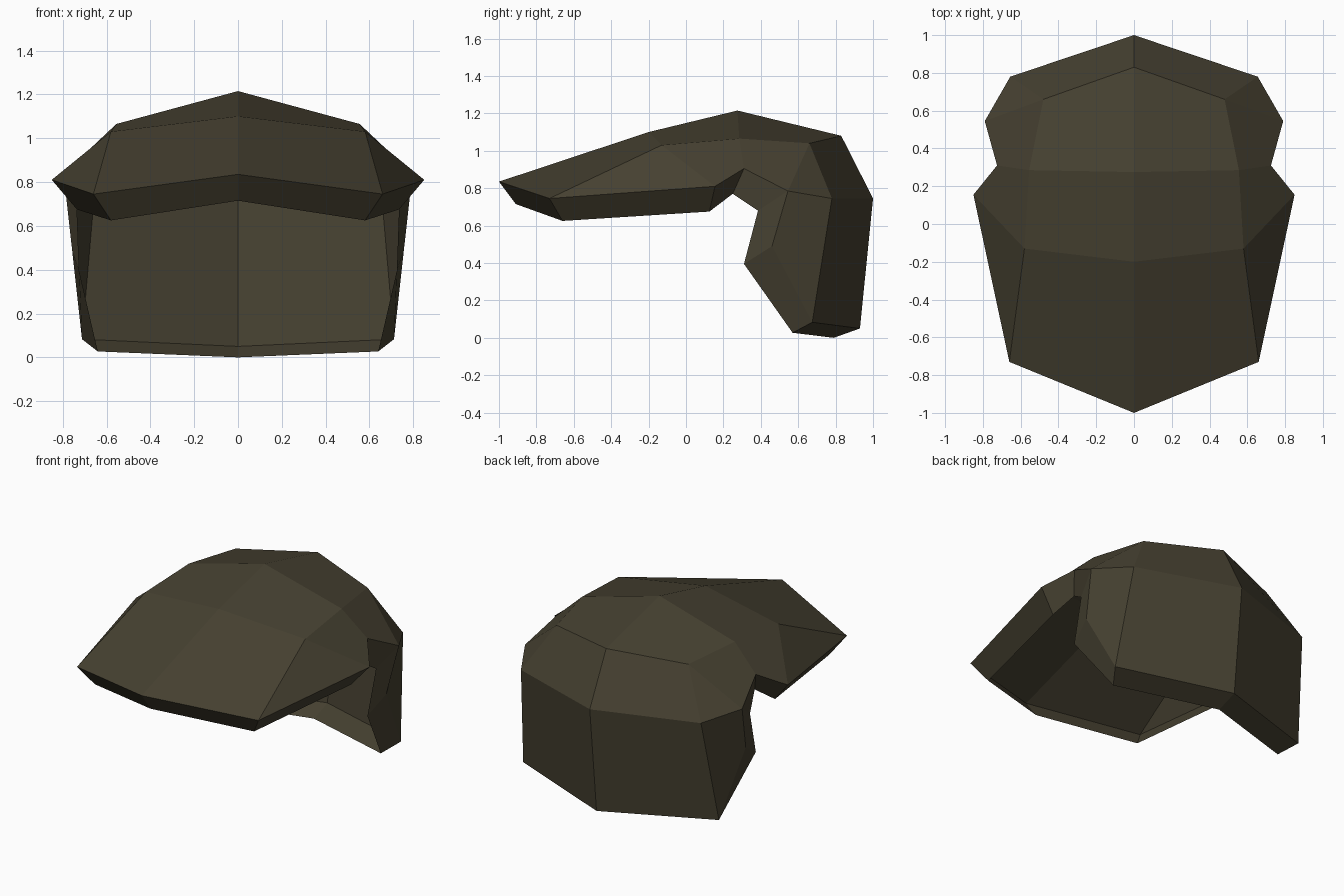
import bpy, bmesh

if "Cube" in bpy.data.objects:
    bpy.data.objects.remove(bpy.data.objects["Cube"])

# Right half of the shell: cross ribs from brim to nape, each (centre, shoulder, edge)
BROW = (0.66, -0.73, 0.745)
EAR = (0.79, 0.545, 0.785)
ribs = [
    [(0, -1.0, 0.835), BROW, BROW],
    [(0, -0.2, 1.10), (0.58, -0.13, 1.03), (0.85, 0.155, 0.81)],
    [(0, 0.275, 1.215), (0.555, 0.285, 1.065), (0.725, 0.31, 0.905)],
    [(0, 0.83, 1.08), (0.48, 0.66, 1.04), EAR],
    [(0, 1.0, 0.745), (0.655, 0.78, 0.745), EAR],
    [(0, 0.93, 0.05), (0.712, 0.675, 0.083), (0.757, 0.46, 0.49)],
]

# Open border of the shell and the matching turned-in lip
border = [ribs[0][0], BROW, ribs[1][2], ribs[2][2], EAR,
          ribs[5][2], ribs[5][1], ribs[5][0]]
lip = [(0, -0.91, 0.715), (0.58, -0.66, 0.625), (0.735, 0.125, 0.675),
       (0.675, 0.25, 0.77), (0.735, 0.385, 0.68), (0.725, 0.31, 0.395),
       (0.64, 0.57, 0.027), (0, 0.79, 0.0)]

bm = bmesh.new()
verts = {}


def vert(co):
    if co not in verts:
        verts[co] = bm.verts.new(co)
    return verts[co]


def bridge(a, b):
    """Join two rows of points with faces, collapsing repeated points."""
    for i in range(len(a) - 1):
        loop = dict.fromkeys([a[i], a[i + 1], b[i + 1], b[i]])
        if len(loop) > 2:
            bm.faces.new([vert(p) for p in loop])


# Crown, brim and neck guard, then the lip
for front, back in zip(ribs, ribs[1:]):
    bridge(front, back)
bridge(lip, border)
bmesh.ops.recalc_face_normals(bm, faces=bm.faces)
bm.faces.ensure_lookup_table()
if bm.faces[0].normal.z < 0:
    bmesh.ops.reverse_faces(bm, faces=bm.faces)

mesh = bpy.data.meshes.new("cap_shell")
bm.to_mesh(mesh)
bm.free()
shell = bpy.data.objects.new("cap_shell", mesh)
bpy.context.collection.objects.link(shell)

# Left half
mirror = shell.modifiers.new("mirror", 'MIRROR')
mirror.use_clip = True

olive = bpy.data.materials.new("dark olive brown")
olive.diffuse_color = (0.062, 0.053, 0.031, 1)
olive.use_nodes = True
olive.node_tree.nodes["Principled BSDF"].inputs["Base Color"].default_value = olive.diffuse_color
mesh.materials.append(olive)
